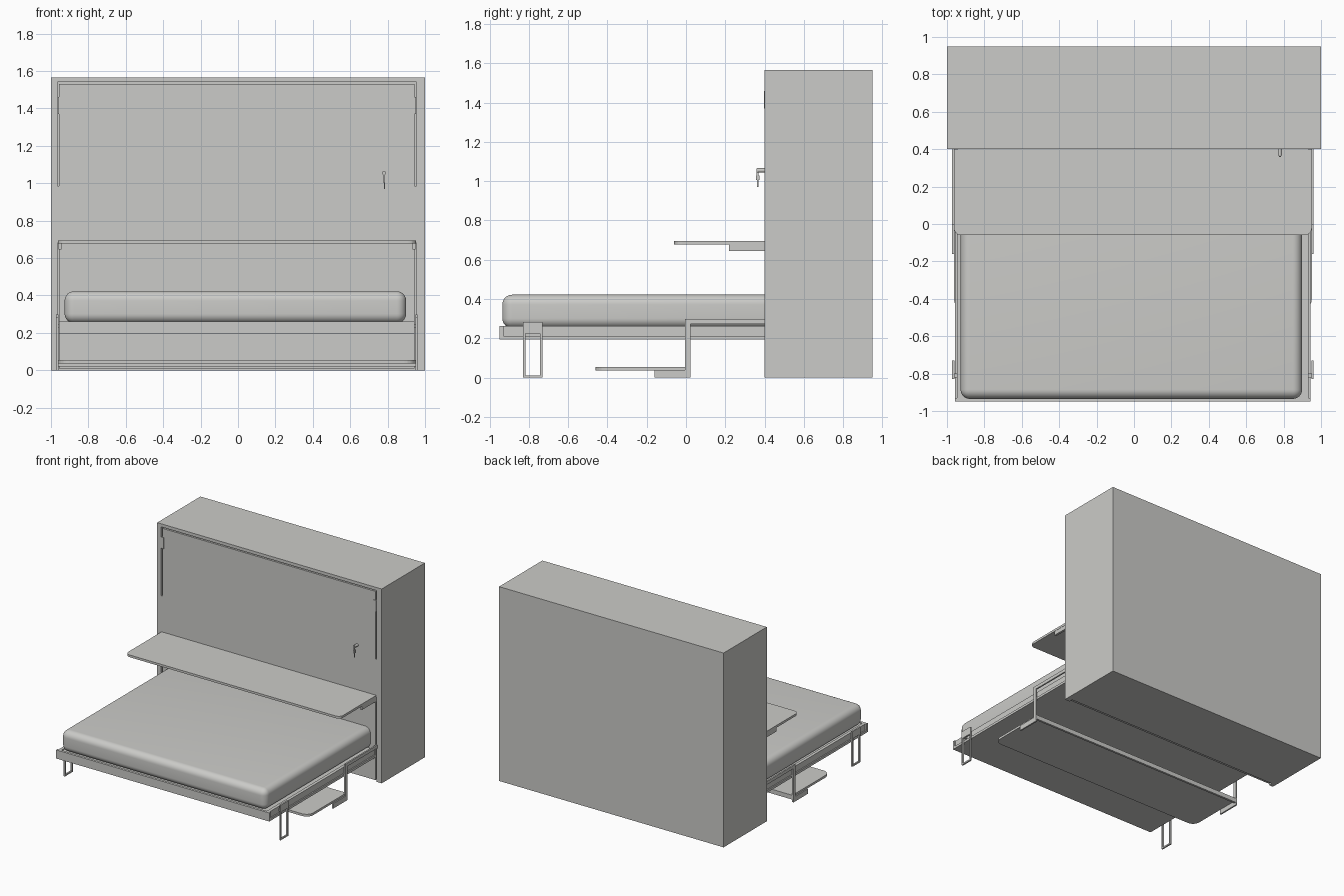
import bpy, bmesh
from mathutils import Vector

if "Cube" in bpy.data.objects:
    bpy.data.objects.remove(bpy.data.objects["Cube"], do_unlink=True)

grey = bpy.data.materials.new("light grey")
colour = (0.6, 0.6, 0.58, 1)
grey.diffuse_color = colour
grey.use_nodes = True
grey.node_tree.nodes["Principled BSDF"].inputs["Base Color"].default_value = colour

CX = -0.006      # centre line of the folding parts
HALF = 0.957     # half width of the folding parts
FRONT = 0.4      # front plane of the cabinet


def finish(name, bm):
    mesh = bpy.data.meshes.new(name)
    bm.to_mesh(mesh)
    bm.free()
    mesh.materials.append(grey)
    obj = bpy.data.objects.new(name, mesh)
    bpy.context.collection.objects.link(obj)
    return obj


def add_box(bm, x, y, z):
    verts = bmesh.ops.create_cube(bm, size=1)["verts"]
    for v in verts:
        v.co = Vector([(r[0] + r[1]) / 2 + c * (r[1] - r[0])
                       for c, r in zip(v.co, (x, y, z))])
    return verts


def boxes(name, *parts):
    bm = bmesh.new()
    for part in parts:
        add_box(bm, *part)
    return finish(name, bm)


def shelf(name, half, y, z, radius):
    """Board with rounded front corners."""
    bm = bmesh.new()
    add_box(bm, (CX - half, CX + half), y, z)
    corners = [e for e in bm.edges
               if all(abs(v.co.y - y[0]) < 1e-5 for v in e.verts)
               and abs(e.verts[0].co.x - e.verts[1].co.x) < 1e-5]
    bmesh.ops.bevel(bm, geom=corners, offset=radius, segments=6,
                    profile=0.5, affect='EDGES')
    return finish(name, bm)


def cylinder(name, radius, depth, location, rotation=(0, 0, 0)):
    bpy.ops.mesh.primitive_cylinder_add(vertices=16, radius=radius, depth=depth,
                                        location=location, rotation=rotation)
    obj = bpy.context.object
    obj.name = name
    obj.data.materials.append(grey)
    return obj


# Cabinet: deep body with a thin frame round the front panel
TOP = 1.565
IN = 0.965
boxes("cabinet_body", ((-1, 1), (0.43, 0.95), (0, TOP)))
boxes("cabinet_frame",
      ((-1, -IN), (FRONT, 0.43), (0, TOP)),
      ((IN - 0.01, 1), (FRONT, 0.43), (0, TOP)),
      ((-IN, IN - 0.01), (FRONT, 0.43), (1.54, TOP)))
boxes("front_panel", ((CX - 0.95, CX + 0.95), (FRONT + 0.002, 0.43), (0.01, 1.53)))

# Upper shelf, which stays level over the bed
shelf("upper_shelf", HALF, (-0.06, FRONT + 0.01), (0.677, 0.695), 0.04)

# Lower shelf, hung under the bed
shelf("lower_shelf", HALF, (-0.46, 0.02), (0.037, 0.055), 0.06)
boxes("lower_shelf_rail", ((CX - HALF, CX + HALF), (0.005, 0.022), (0.02, 0.055)))

# Bed base: bottom board, side and front rails, slatted platform
boxes("bed_board", ((CX - 0.95, CX + 0.95), (-0.95, FRONT + 0.01), (0.193, 0.212)))
boxes("bed_rails",
      ((CX - 0.95, CX + 0.95), (-0.95, -0.93), (0.212, 0.262)),
      ((CX - 0.94, CX - 0.915), (-0.93, FRONT + 0.01), (0.212, 0.262)),
      ((CX + 0.915, CX + 0.94), (-0.93, FRONT + 0.01), (0.212, 0.262)))
boxes("bed_platform", ((CX - 0.915, CX + 0.915), (-0.93, FRONT + 0.01), (0.212, 0.255)))

# Mattress with soft edges
bm = bmesh.new()
add_box(bm, (-0.927, 0.899), (-0.935, 0.46), (0.252, 0.422))
bmesh.ops.bevel(bm, geom=bm.edges[:], offset=0.05, segments=8,
                profile=0.5, affect='EDGES')
mattress = finish("mattress", bm)
bpy.context.view_layer.objects.active = mattress
mattress.select_set(True)
bpy.ops.object.shade_smooth()
mattress.select_set(False)

# Metalwork repeated on both sides
for side, word in ((1, "left"), (-1, "right")):
    def span(a, b):
        return tuple(sorted((CX + side * a, CX + side * b)))

    bar = span(0.955, 0.967)
    boxes(word + "_upper_bracket",
          (span(0.938, 0.955), (0.22, FRONT + 0.01), (0.645, 0.677)))
    # Stepped arm from the cabinet down to the lower shelf
    boxes(word + "_arm",
          (bar, (-0.005, FRONT + 0.01), (0.272, 0.298)),
          (bar, (-0.005, 0.022), (0, 0.272)),
          (bar, (-0.16, -0.005), (0, 0.04)))
    # Open loop foot with its mounting plate
    boxes(word + "_foot",
          (bar, (-0.83, -0.818), (0.012, 0.23)),
          (bar, (-0.742, -0.73), (0.012, 0.23)),
          (bar, (-0.83, -0.73), (0, 0.012)),
          (bar, (-0.83, -0.73), (0.225, 0.283)),
          (span(0.93, 0.956), (-0.82, -0.8), (0.225, 0.245)))
    boxes(word + "_hinge_plate",
          (span(0.935, 0.957), (FRONT - 0.003, 0.43), (1.37, 1.46)))
    # Strip that closes the gap beside the panel
    boxes(word + "_gap_strip",
          (span(0.945, 0.96), (FRONT + 0.001, 0.43), (0.68, 0.985)))

# Lock with a hanging key
LOCK_X = 0.78
cylinder("lock_barrel", 0.011, 0.04, (LOCK_X, 0.385, 1.055), (1.5708, 0, 0))
boxes("key",
      ((LOCK_X - 0.005, LOCK_X + 0.005), (0.36, 0.37), (1.02, 1.065)),
      ((LOCK_X - 0.006, LOCK_X + 0.006), (0.357, 0.374), (1.005, 1.03)),
      ((LOCK_X, LOCK_X + 0.006), (0.362, 0.368), (0.97, 1.005)))
